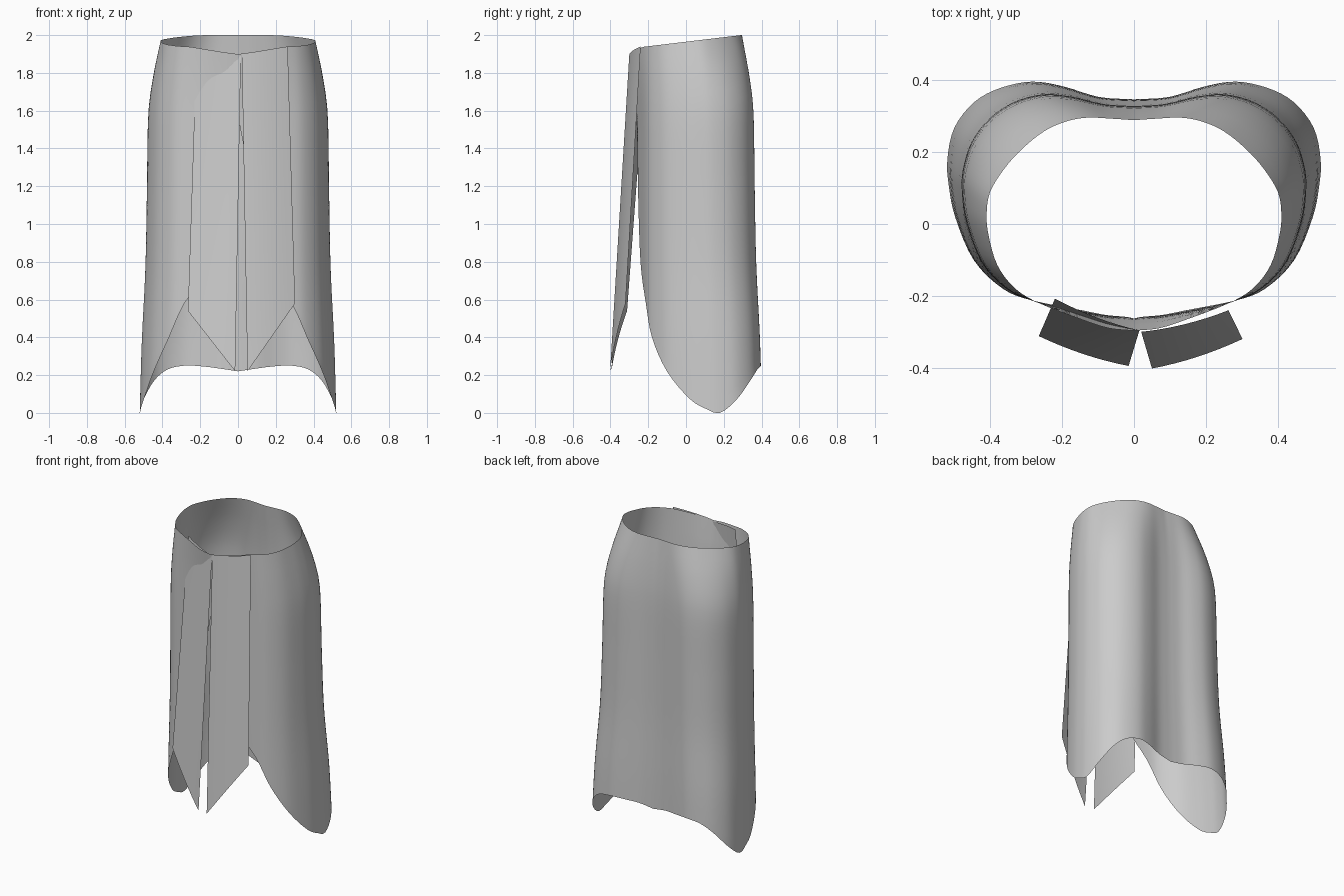
import bpy
import bmesh
from mathutils import Vector

if "Cube" in bpy.data.objects:
    bpy.data.objects.remove(bpy.data.objects["Cube"])

cloth = bpy.data.materials.new("grey cloth")
cloth.use_nodes = True
GREY = (0.6, 0.6, 0.6, 1)
cloth.diffuse_color = GREY
cloth.node_tree.nodes["Principled BSDF"].inputs["Base Color"].default_value = GREY


def lerp(a, b, t):
    return a + (b - a) * t


def spline(points, steps):
    """Smooth curve through the points."""
    pts = [Vector(p) for p in points]
    pts = [2 * pts[0] - pts[1]] + pts + [2 * pts[-1] - pts[-2]]
    out = []
    for a, b, c, d in zip(pts, pts[1:], pts[2:], pts[3:]):
        for k in range(steps):
            t = k / steps
            out.append(b + (c - a) * t / 2 + (2 * a - 5 * b + 4 * c - d) * t**2 / 2
                       + (3 * b - a - 3 * c + d) * t**3 / 2)
    return out + [pts[-2]]


def sheet(name, columns, mirror=False):
    """Smooth open surface from equal-length columns of points."""
    bm = bmesh.new()
    grid = [[bm.verts.new(p) for p in col] for col in columns]
    for left, right in zip(grid, grid[1:]):
        for k in range(len(left) - 1):
            bm.faces.new((left[k], left[k + 1], right[k + 1], right[k]))
    if mirror:
        copy = bmesh.ops.duplicate(bm, geom=bm.verts[:] + bm.edges[:] + bm.faces[:])["geom"]
        for v in copy:
            if isinstance(v, bmesh.types.BMVert):
                v.co.x *= -1
        bmesh.ops.remove_doubles(bm, verts=bm.verts[:], dist=0.0001)
        bmesh.ops.recalc_face_normals(bm, faces=bm.faces[:])
    for f in bm.faces:
        f.smooth = True
    mesh = bpy.data.meshes.new(name)
    bm.to_mesh(mesh)
    bm.free()
    mesh.materials.append(cloth)
    obj = bpy.data.objects.new(name, mesh)
    bpy.context.collection.objects.link(obj)
    return obj


# Waist line and hem line of one half, from front centre to back centre
waist = [(0, -.297, 0), (.07, -.29, 0), (.14, -.268, 0), (.26, -.222, 0),
         (.33, -.18, 0), (.38, -.115, 0), (.405, -.03, 0), (.41, .03, 0),
         (.4, .09, 0), (.36, .155, 0), (.31, .21, 0), (.25, .258, 0),
         (.19, .285, 0), (.13, .296, 0), (.06, .293, 0), (0, .289, 0)]
hem = [(0, -.235, 1.57), (.07, -.235, 1.2), (.14, -.23, .8), (.29, -.21, .58),
       (.37, -.18, .4), (.45, -.1, .22), (.5, .02, .075), (.517, .11, .02),
       (.52, .18, 0), (.503, .27, .07), (.45, .345, .17), (.38, .385, .23),
       (.29, .403, .25), (.2, .388, .247), (.1, .357, .235), (0, .35, .22)]

# Flare from waist to hem by depth: quick over the hips, then slow
flare = spline([(0, 0, 0), (.1, .2, 0), (.2, .38, 0), (.4, .6, 0),
                (.8, .66, 0), (1.2, .73, 0), (1.6, .9, 0), (2, 1, 0)], 6)


def spread(depth):
    for a, b in zip(flare, flare[1:]):
        if depth <= b.x:
            return lerp(a.y, b.y, (depth - a.x) / (b.x - a.x))
    return 1


# Wrapped body with an open front slit
ROWS = 28
columns = []
for top, low in zip(spline(waist, 4), spline(hem, 4)):
    z_top = 1.965 + .12 * top.y
    if top.y < 0:
        z_top -= .03 * max(0, 1 - top.x / .25)
    col = []
    for r in range(ROWS + 1):
        z = lerp(z_top, max(low.z, 0), r / ROWS)
        w = spread(z_top - z)
        col.append((lerp(top.x, low.x, w), lerp(top.y, low.y, w), z))
    columns.append(col)
sheet("skirt_body", columns, mirror=True)


# Two hanging front panels with slanted lower edges
def panel(name, inner_top, outer_top, outer_low, inner_low):
    corners = [Vector(p) for p in (inner_top, outer_top, outer_low, inner_low)]
    cols = []
    for i in range(9):
        u = i / 8
        bulge = Vector((0, -.035 * u * (1 - u), 0))
        head = corners[0].lerp(corners[1], u) + bulge
        foot = corners[3].lerp(corners[2], u) + bulge
        cols.append([head.lerp(foot, k / 12) for k in range(13)])
    if outer_top[0] < 0:
        cols.reverse()
    return sheet(name, cols)


panel("left_front_panel", (.02, -.3, 1.9), (.263, -.24, 1.94),
      (.302, -.32, .58), (.05, -.402, .22))
panel("right_front_panel", (.015, -.296, 1.89), (-.22, -.208, 1.93),
      (-.265, -.312, .54), (-.015, -.395, .22))
